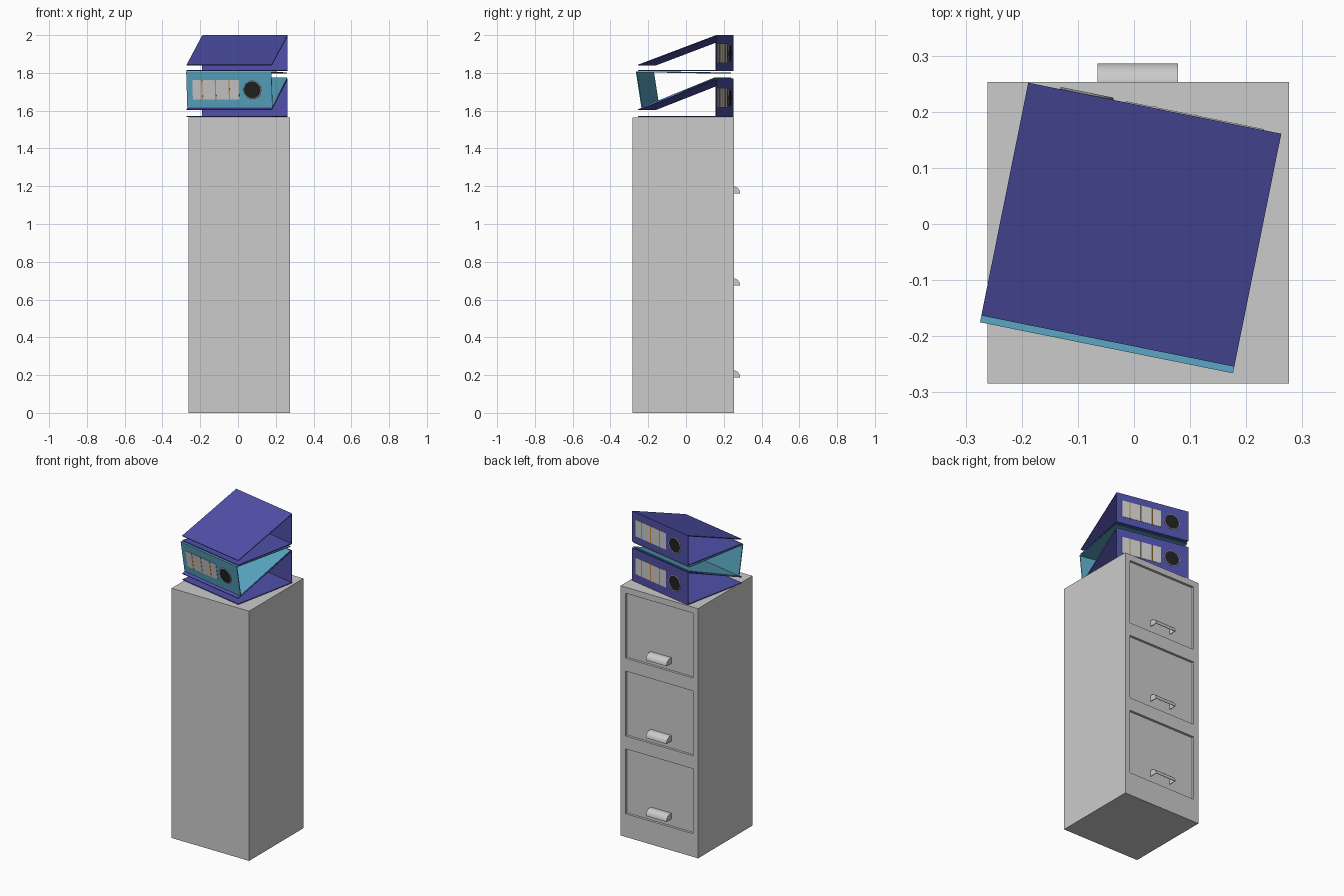
import bpy, bmesh, math
from mathutils import Vector, Matrix

if "Cube" in bpy.data.objects:
    bpy.data.objects.remove(bpy.data.objects["Cube"])


def material(name, color):
    m = bpy.data.materials.new(name)
    m.diffuse_color = (*color, 1)
    m.use_nodes = True
    m.node_tree.nodes["Principled BSDF"].inputs["Base Color"].default_value = m.diffuse_color
    return m


NAVY = material("navy", (0.08, 0.08, 0.40))
TEAL = material("teal", (0.10, 0.38, 0.54))
DARK = material("dark", (0.015, 0.015, 0.015))
ORANGE = material("orange", (0.6, 0.27, 0.04))


def finish(name, bm, mat=None, matrix=None):
    me = bpy.data.meshes.new(name)
    bm.normal_update()
    bm.to_mesh(me)
    bm.free()
    ob = bpy.data.objects.new(name, me)
    bpy.context.collection.objects.link(ob)
    if mat:
        me.materials.append(mat)
    if matrix:
        ob.matrix_world = matrix
    return ob


def box(name, lo, hi, mat=None, matrix=None):
    lo, hi = Vector(lo), Vector(hi)
    bm = bmesh.new()
    bmesh.ops.create_cube(bm, size=1)
    for v in bm.verts:
        v.co = [(lo[i] + hi[i]) / 2 + v.co[i] * (hi[i] - lo[i]) for i in range(3)]
    return finish(name, bm, mat, matrix)


def solidify(ob, thickness, offset):
    m = ob.modifiers.new("thickness", 'SOLIDIFY')
    m.thickness, m.offset, m.use_even_offset = thickness, offset, True


# Cabinet body with three recessed drawer fronts
X0, X1, BACK, FACE = -0.261, 0.276, 0.253, 0.238
cabinet = box("cabinet_body", (X0, -0.284, 0), (X1, BACK, 1.563))
for i in range(3):
    z = 0.145 + i * 0.487
    cutter = box("drawer_cutter", (X0 + 0.035, FACE, z), (X1 - 0.035, 0.3, z + 0.406))
    cutter.hide_render = True
    m = cabinet.modifiers.new("recess", 'BOOLEAN')
    m.object, m.operation, m.solver = cutter, 'DIFFERENCE', 'EXACT'
    bpy.context.view_layer.objects.active = cabinet
    bpy.ops.object.modifier_apply(modifier=m.name)
    bpy.data.objects.remove(cutter)

    # Hooded quarter-round handle, open underneath
    hz, n = z + 0.043, 8
    arc = [(FACE, hz + 0.037)]
    arc += [(0.251 + 0.035 * math.sin(a), hz + 0.037 * math.cos(a))
            for a in (k * math.pi / 2 / n for k in range(n + 1))]
    bm = bmesh.new()
    sides = [[bm.verts.new((x, y, zz)) for y, zz in arc + [(FACE, hz)]]
             for x in (-0.065, 0.078)]
    for a, b, c, d in zip(sides[0], sides[0][1:-1], sides[1][1:], sides[1]):
        bm.faces.new((a, b, c, d))
    for s in sides:
        bm.faces.new(s)
    bmesh.ops.recalc_face_normals(bm, faces=bm.faces)
    solidify(finish(f"drawer_handle_{i + 1}", bm), 0.003, -1)


# Ring binders: folded sheet (depth, height path) with label and finger hole
YAW = Matrix.Translation((-0.005, -0.002, 0)) @ Matrix.Rotation(math.radians(-11.4), 4, 'Z')
W = 0.23


def binder(name, path, mat):
    bm = bmesh.new()
    rows = [[bm.verts.new((x, y, z)) for x in (-W, W)] for y, z in path]
    for a, b in zip(rows, rows[1:]):
        bm.faces.new((a[0], a[1], b[1], b[0]))
    solidify(finish(name + "_cover", bm, mat, YAW), 0.005, 0)

    # Spine frame: x right, y up, z outward as seen from outside
    lo, hi = Vector((0, *path[1])), Vector((0, *path[2]))
    up = (hi - lo).normalized()
    right = Vector((-1 if path[1][0] > 0 else 1, 0, 0))
    out = right.cross(up)
    frame = Matrix((right, up, out)).transposed().to_4x4()
    frame = YAW @ Matrix.Translation((lo + hi) / 2 + out * 0.0025) @ frame
    box(name + "_label", (-0.198, -0.052, -0.001), (0.053, 0.052, 0.002), None, frame)
    for i, x in enumerate((-0.147, -0.074, 0.0)):
        box(f"{name}_label_line_{i + 1}", (x - 0.003, -0.052, 0), (x + 0.003, 0.052, 0.003),
            ORANGE, frame)
    hole = frame @ Matrix.Translation((0.124, 0, 0.001))
    bm = bmesh.new()
    bmesh.ops.create_cone(bm, cap_ends=True, segments=32, radius1=0.045, radius2=0.045, depth=0.004)
    finish(name + "_finger_hole", bm, DARK, hole)
    bpy.ops.mesh.primitive_torus_add(major_radius=0.046, minor_radius=0.003,
                                     major_segments=32, minor_segments=8)
    ring = bpy.context.object
    ring.name = name + "_hole_ring"
    ring.matrix_world = hole
    bpy.ops.object.shade_smooth_by_angle()


binder("lower_binder", [(-0.21, 1.568), (0.21, 1.568), (0.21, 1.767), (-0.21, 1.605)], NAVY)
binder("middle_binder", [(0.2, 1.772), (-0.19, 1.616), (-0.22, 1.806), (0.2, 1.799)], TEAL)
binder("upper_binder", [(-0.21, 1.812), (0.21, 1.812), (0.21, 1.997), (-0.21, 1.841)], NAVY)
